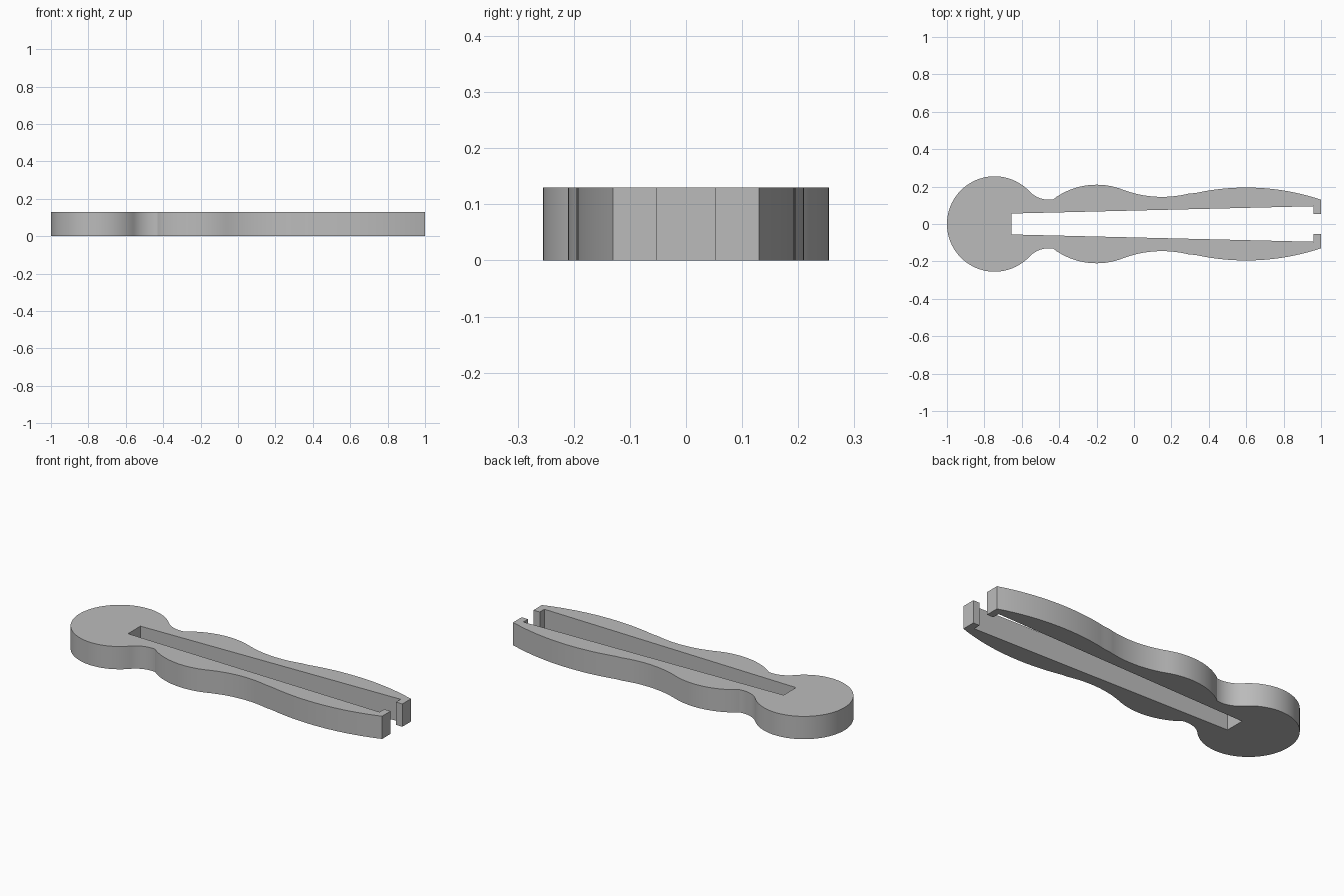
import bpy
import bmesh
from math import cos, sin, atan2, radians

HEIGHT = 0.13

cube = bpy.data.objects.get("Cube")
if cube:
    bpy.data.objects.remove(cube, do_unlink=True)

grey = bpy.data.materials.new("plain grey")
grey.use_nodes = True
colour = (0.5, 0.5, 0.5, 1)
grey.diffuse_color = colour
grey.node_tree.nodes["Principled BSDF"].inputs["Base Color"].default_value = colour


def arc(centre, radius, start, end, steps):
    """Points on a circular arc between the directions of two points."""
    a = atan2(start[1] - centre[1], start[0] - centre[0])
    b = atan2(end[1] - centre[1], end[0] - centre[0])
    return [(centre[0] + radius * cos(a + (b - a) * i / steps),
             centre[1] + radius * sin(a + (b - a) * i / steps))
            for i in range(steps + 1)]


# Tangent arcs of the outer edge: round head, neck, grip, waist, jaw
head_end, neck_end = (-0.56, 0.175), (-0.43, 0.133)
grip_end, waist_end, tip = (-0.061, 0.184), (0.293, 0.161), (1, 0.13)
half = arc((-0.745, 0), 0.255, (-1, 0), head_end, 40)
half += arc((-0.455, 0.274), 0.144, head_end, neck_end, 14)[1:]
half += arc((-0.2, -0.176), 0.386, neck_end, grip_end, 20)[1:]
half += arc((0.15, 0.733), 0.588, grip_end, waist_end, 16)[1:]
half += arc((0.6, -1.065), 1.26, waist_end, tip, 20)[1:]

# Hooked tip and tapered slot
half += [(1, 0.053), (0.96, 0.053), (0.96, 0.095), (-0.655, 0.056)]

# Mirror the half outline and extrude it
outline = half + [(x, -y) for x, y in reversed(half[1:])]
bm = bmesh.new()
base = bm.faces.new([bm.verts.new((x, y, 0)) for x, y in outline])
top = bmesh.ops.extrude_face_region(bm, geom=[base], use_keep_orig=True)
bmesh.ops.translate(bm, vec=(0, 0, HEIGHT),
                    verts=[v for v in top["geom"] if isinstance(v, bmesh.types.BMVert)])
bmesh.ops.recalc_face_normals(bm, faces=bm.faces)
mesh = bpy.data.meshes.new("clip_body")
bm.to_mesh(mesh)
bm.free()
mesh.materials.append(grey)

body = bpy.data.objects.new("clip_body", mesh)
bpy.context.collection.objects.link(body)
bpy.ops.object.select_all(action="DESELECT")
body.select_set(True)
bpy.context.view_layer.objects.active = body
bpy.ops.object.shade_smooth_by_angle(angle=radians(15))
